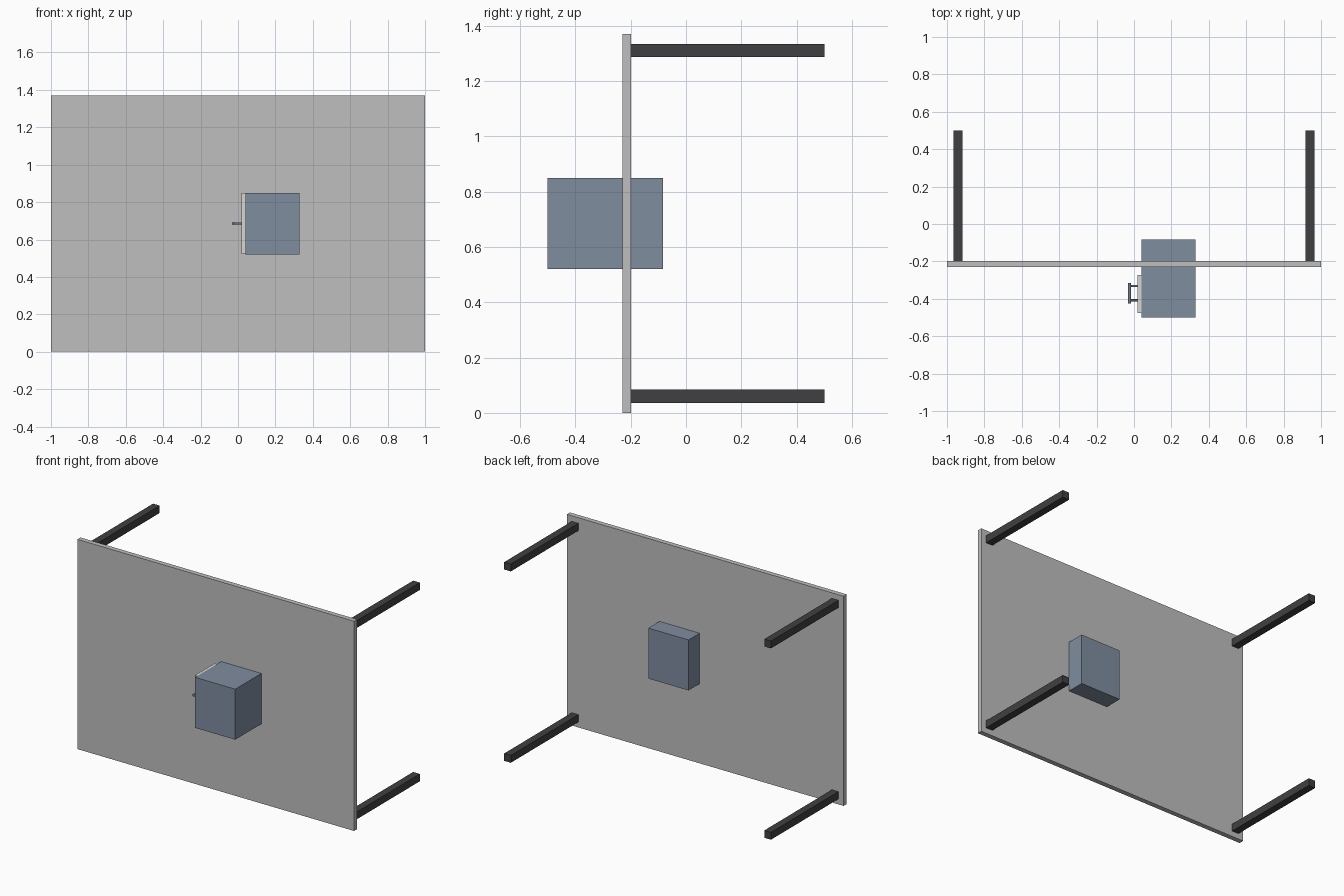
import bpy
from math import radians

cube = bpy.data.objects.get("Cube")
if cube:
    bpy.data.objects.remove(cube, do_unlink=True)


def material(name, rgb):
    mat = bpy.data.materials.new(name)
    mat.use_nodes = True
    mat.diffuse_color = (*rgb, 1)
    mat.node_tree.nodes["Principled BSDF"].inputs["Base Color"].default_value = (*rgb, 1)
    return mat


grey = material("panel grey", (0.52, 0.52, 0.52))
charcoal = material("leg charcoal", (0.051, 0.051, 0.057))
blue = material("cabinet slate blue", (0.216, 0.266, 0.352))
pale = material("drawer pale grey", (0.67, 0.67, 0.65))
steel = material("handle steel", (0.16, 0.20, 0.26))


def box(name, low, high, mat):
    centre = [(a + b) / 2 for a, b in zip(low, high)]
    bpy.ops.mesh.primitive_cube_add(size=1, location=centre)
    obj = bpy.context.object
    obj.name = name
    obj.scale = [b - a for a, b in zip(low, high)]
    bpy.ops.object.transform_apply(location=False, rotation=False, scale=True)
    obj.data.materials.append(mat)
    return obj


def rod(name, centre, length, radius, rotation, mat):
    bpy.ops.mesh.primitive_cylinder_add(vertices=16, radius=radius, depth=length,
                                        location=centre, rotation=rotation)
    obj = bpy.context.object
    obj.name = name
    obj.data.materials.append(mat)
    bpy.ops.object.shade_smooth_by_angle(angle=radians(40))
    return obj


# Upright table top
box("table_top", (-1, -0.23, 0), (1, -0.198, 1.37), grey)

# Four square legs pointing backwards
for side, x in (("right", -0.94), ("left", 0.94)):
    for level, z in (("lower", 0.06), ("upper", 1.31)):
        box(f"{side}_{level}_leg", (x - 0.024, -0.198, z - 0.024),
            (x + 0.024, 0.5, z + 0.024), charcoal)

# Cabinet passing through the table top
box("cabinet", (0.04, -0.5, 0.52), (0.33, -0.083, 0.85), blue)
box("drawer_front", (0.02, -0.475, 0.522), (0.04, -0.272, 0.848), pale)

# Bar handle on two posts
rod("handle_bar", (-0.024, -0.37, 0.686), 0.108, 0.009, (radians(90), 0, 0), steel)
for name, y in (("front", -0.408), ("back", -0.332)):
    rod(f"{name}_handle_post", (-0.001, y, 0.686), 0.044, 0.006,
        (0, radians(90), 0), steel)
